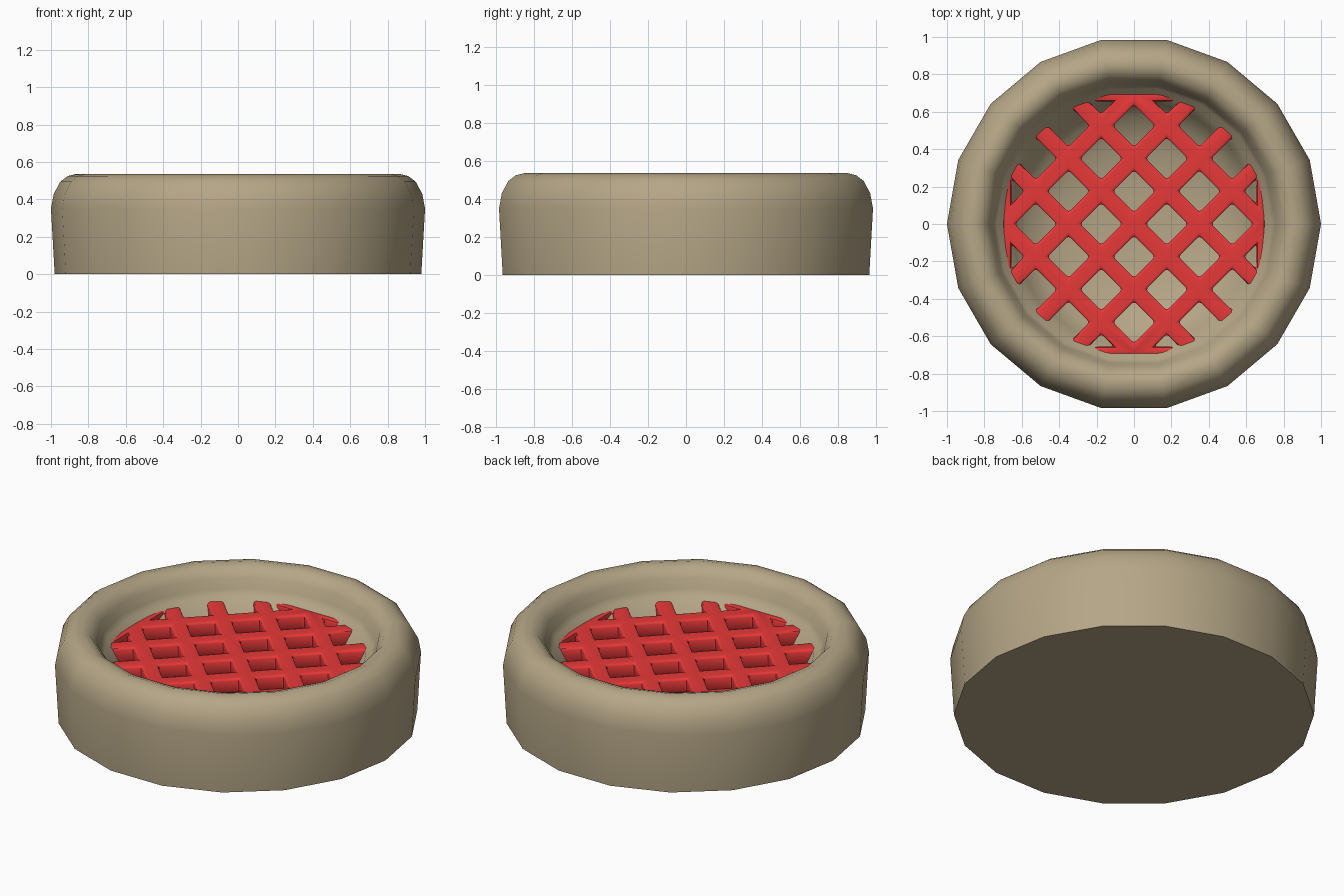
import bpy, bmesh
from math import cos, sin, pi, radians
from mathutils import Vector

if "Cube" in bpy.data.objects:
    bpy.data.objects.remove(bpy.data.objects["Cube"])

SIDES = 18


def finish(bm, name, color, angle):
    bmesh.ops.recalc_face_normals(bm, faces=bm.faces)
    me = bpy.data.meshes.new(name)
    bm.to_mesh(me)
    bm.free()
    ob = bpy.data.objects.new(name, me)
    bpy.context.collection.objects.link(ob)
    mat = bpy.data.materials.new(name + "_color")
    mat.diffuse_color = color
    mat.use_nodes = True
    mat.node_tree.nodes["Principled BSDF"].inputs["Base Color"].default_value = mat.diffuse_color
    me.materials.append(mat)
    bpy.ops.object.select_all(action='DESELECT')
    ob.select_set(True)
    bpy.context.view_layer.objects.active = ob
    bpy.ops.object.shade_smooth_by_angle(angle=radians(angle))
    return ob


# Crust: one closed profile (radius, height) revolved into an 18-sided dish
profile = [(0.98, 0), (1.0, 0.35), (0.985, 0.43), (0.95, 0.495), (0.91, 0.525),
           (0.86, 0.537), (0.81, 0.52), (0.775, 0.475), (0.755, 0.42),
           (0.735, 0.385), (0.70, 0.365), (0.66, 0.28), (0.58, 0.19),
           (0.42, 0.12), (0.2, 0.09)]
bm = bmesh.new()
rings = [[bm.verts.new((r * cos(2 * pi * i / SIDES), r * sin(2 * pi * i / SIDES), z))
          for i in range(SIDES)] for r, z in profile]
for a, b in zip(rings, rings[1:]):
    for i in range(SIDES):
        j = (i + 1) % SIDES
        bm.faces.new((a[i], a[j], b[j], b[i]))
bm.faces.new(rings[0])
bm.faces.new(rings[-1])
finish(bm, "crust", (0.46, 0.38, 0.24, 1), 40)

# Lattice: poked grid turned into diamonds, with a hole inset in each
bm = bmesh.new()
bmesh.ops.create_grid(bm, x_segments=4, y_segments=4, size=0.7)
bmesh.ops.poke(bm, faces=bm.faces[:])
straight = [e for e in bm.edges if not e.is_boundary and
            min(abs(e.verts[0].co.x - e.verts[1].co.x),
                abs(e.verts[0].co.y - e.verts[1].co.y)) < 1e-4]
bmesh.ops.dissolve_edges(bm, edges=straight, use_verts=False)
holes = bm.faces[:]
bmesh.ops.inset_individual(bm, faces=holes, thickness=0.045, use_even_offset=True)
bmesh.ops.delete(bm, geom=holes, context='FACES')

# Give the lattice depth and soften the edges of the strips
top, depth = 0.37, 0.09
ret = bmesh.ops.extrude_face_region(bm, geom=bm.faces[:], use_keep_orig=True)
for v in [g for g in ret["geom"] if isinstance(g, bmesh.types.BMVert)]:
    v.co.z -= depth
bmesh.ops.translate(bm, verts=bm.verts[:], vec=(0, 0, top))
bmesh.ops.recalc_face_normals(bm, faces=bm.faces)
sharp = [e for e in bm.edges if len(e.link_faces) == 2 and e.calc_face_angle() > 0.6]
bmesh.ops.bevel(bm, geom=sharp, offset=0.014, segments=2, profile=0.5, affect='EDGES')

# Trim the lattice to the 18-sided opening, ending just inside the crust wall
for i in range(SIDES):
    a = 2 * pi * (i + 0.5) / SIDES
    n = Vector((cos(a), sin(a), 0))
    bmesh.ops.bisect_plane(bm, geom=bm.verts[:] + bm.edges[:] + bm.faces[:],
                           plane_co=n * 0.70, plane_no=n, clear_outer=True)
bmesh.ops.holes_fill(bm, edges=[e for e in bm.edges if e.is_boundary], sides=0)
finish(bm, "lattice_top", (0.80, 0.04, 0.04, 1), 35)
